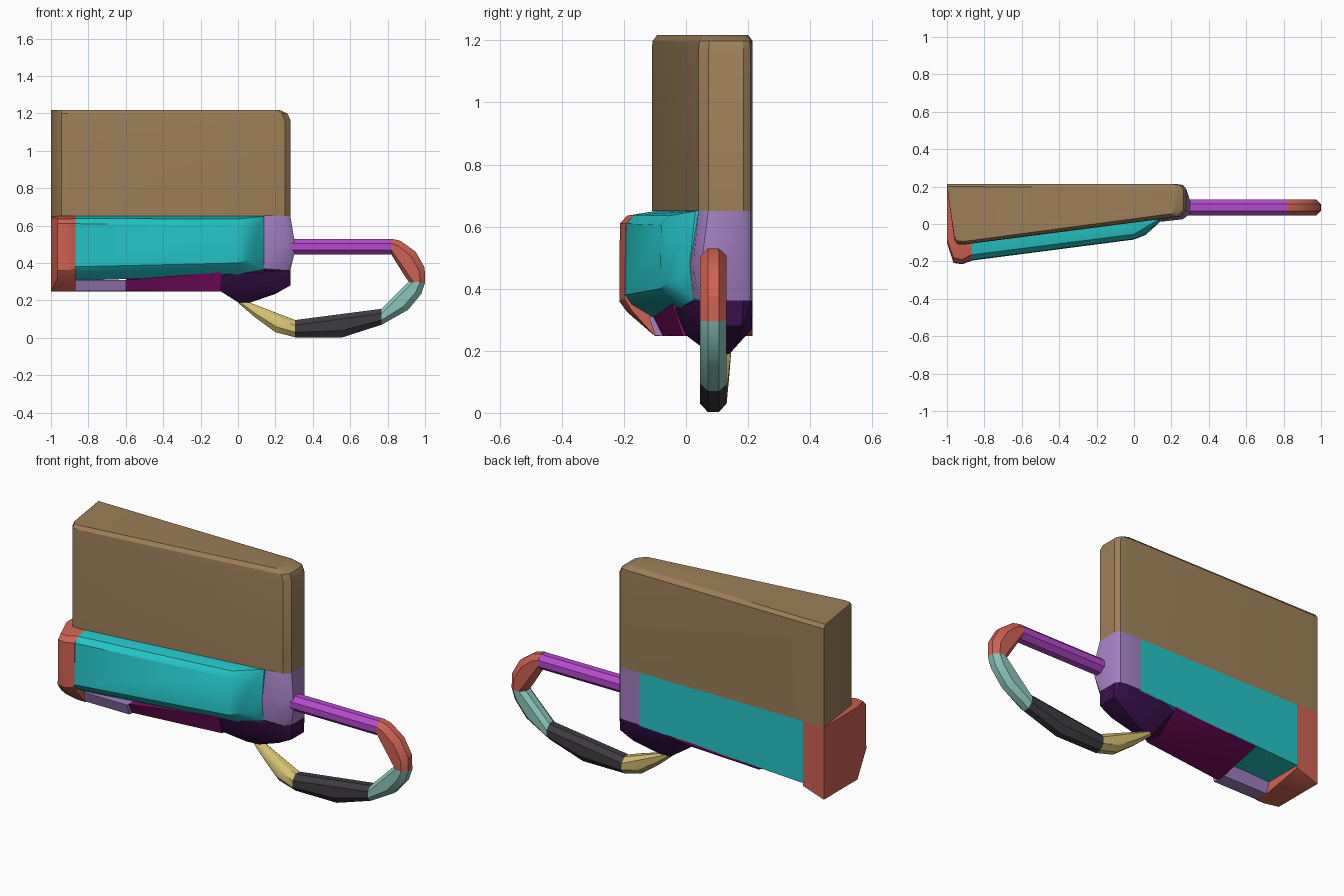
import bpy, bmesh, math
from mathutils import Vector

cube = bpy.data.objects.get("Cube")
if cube:
    bpy.data.objects.remove(cube, do_unlink=True)


def material(name, rgb):
    """Flat colour from 0-255 display values, stored as linear."""
    lin = [((c / 255 + 0.055) / 1.055) ** 2.4 for c in rgb] + [1.0]
    m = bpy.data.materials.new(name)
    m.use_nodes = True
    m.diffuse_color = lin
    bsdf = m.node_tree.nodes["Principled BSDF"]
    bsdf.inputs["Base Color"].default_value = lin
    bsdf.inputs["Roughness"].default_value = 0.7
    return m


BROWN = material("brown", (157, 127, 88))
CYAN = material("cyan", (37, 197, 199))
LAVENDER = material("lavender", (163, 128, 194))
MAGENTA = material("magenta", (126, 14, 100))
PLUM = material("dark_plum", (58, 16, 76))
CORAL = material("coral", (207, 98, 82))
VIOLET = material("violet", (182, 74, 206))
MINT = material("mint", (138, 198, 187))
YELLOW = material("yellow", (212, 192, 114))
CHARCOAL = material("charcoal", (62, 60, 65))


def hull(name, points, mat):
    """Convex solid around a few corner points."""
    bm = bmesh.new()
    for p in points:
        bm.verts.new(p)
    bmesh.ops.remove_doubles(bm, verts=bm.verts, dist=1e-4)
    res = bmesh.ops.convex_hull(bm, input=bm.verts)
    loose = [v for v in bm.verts if not v.link_faces]
    bmesh.ops.delete(bm, geom=loose, context='VERTS')
    bmesh.ops.dissolve_limit(bm, angle_limit=math.radians(1),
                             verts=bm.verts, edges=bm.edges)
    bmesh.ops.recalc_face_normals(bm, faces=bm.faces)
    me = bpy.data.meshes.new(name)
    bm.to_mesh(me)
    bm.free()
    me.materials.append(mat)
    ob = bpy.data.objects.new(name, me)
    bpy.context.collection.objects.link(ob)
    bpy.ops.object.select_all(action='DESELECT')
    ob.select_set(True)
    bpy.context.view_layer.objects.active = ob
    bpy.ops.object.shade_smooth_by_angle(angle=math.radians(28))
    return ob


def at_x(x, yz):
    return [(x, y, z) for y, z in yz]


def at_z(z, xy):
    return [(x, y, z) for x, y in xy]


# Upper block: wedge plan with rounded right end and softened top
plan = [(-1, .215), (-.96, -.085), (-.945, -.108), (-.91, -.11),
        (.25, .04), (.28, .072), (.28, .185), (.262, .208), (.22, .215)]
shoulder = [(-1, .215), (-.96, -.085), (-.945, -.106), (-.91, -.108),
            (.235, .043), (.265, .075), (.265, .182), (.25, .205), (.21, .213)]
crown = [(-1, .2), (-.96, -.07), (-.945, -.09), (-.91, -.093),
         (.2, .055), (.225, .08), (.225, .175), (.2, .195)]
hull("upper_block", at_z(.65, plan) + at_z(1.165, plan)
     + at_z(1.198, shoulder) + at_z(1.217, crown), BROWN)

# Lower body: tapers to the right, chamfered along its front
hull("lower_body",
     at_x(-.87, [(.215, .65), (-.1, .65), (-.165, .638), (-.192, .61),
                 (-.196, .38), (-.175, .35), (-.1, .305), (0, .305), (.215, .305)])
     + at_x(.0, [(-.055, .635), (-.08, .605), (-.083, .4), (-.06, .375), (-.01, .335)])
     + at_x(.06, [(-.035, .61), (-.055, .585), (-.06, .42), (-.04, .39)])
     + at_x(.1, [(-.02, .57), (-.025, .43)])
     + at_x(.14, [(.03, .65), (.012, .48), (.025, .365), (.215, .65), (.215, .355)]),
     CYAN)

# Left end cap, bulging a little past the body
hull("end_cap",
     at_x(-.87, [(.215, .65), (-.1, .65), (-.165, .638), (-.194, .61), (-.198, .37),
                 (-.175, .33), (-.1, .247), (-.01, .247), (.215, .29)])
     + at_x(-.92, [(-.19, .635), (-.213, .61), (-.215, .36), (-.19, .325), (-.1, .247)])
     + at_x(-.965, [(-.18, .635), (-.205, .61), (-.208, .36), (-.18, .32)])
     + at_x(-1, [(.215, .65), (.215, .247), (-.08, .65), (-.1, .62),
                 (-.1, .31), (-.08, .247)]), CORAL)

# Right end cap with a small swelling where the handle joins
end_plan = [(.14, .215), (.14, .04), (.25, .04), (.28, .072),
            (.28, .185), (.262, .208), (.22, .215)]
hull("right_cap", at_z(.65, end_plan) + at_z(.362, end_plan)
     + at_x(.14, [(.012, .48), (.022, .37)])
     + at_x(.302, [(.055, .52), (.055, .45), (.12, .52), (.12, .45)])
     + at_x(.26, [(.025, .5), (.025, .46)]), LAVENDER)

# Underside pieces
hull("underside_strip",
     [p for x in (-.87, -.6) for p in
      at_x(x, [(-.12, .31), (-.1, .25), (-.07, .247), (-.02, .247), (.0, .31)])],
     LAVENDER)
hull("underside_panel",
     at_x(-.6, [(-.105, .31), (-.075, .25), (-.04, .247), (.215, .308), (.215, .315)])
     + at_x(-.09, [(-.045, .35), (-.01, .247), (.08, .247), (.215, .335), (.215, .35)]),
     MAGENTA)
hull("lower_corner",
     at_z(.362, end_plan)
     + at_x(-.09, [(-.035, .335), (.0, .25), (.09, .247), (.2, .33)])
     + at_x(.0, [(.08, .19), (.14, .19), (.0, .36), (.215, .355)])
     + at_x(.07, [(.09, .19), (.14, .19), (.01, .3)])
     + at_x(.2, [(.04, .28), (.07, .24), (.17, .235), (.212, .27)])
     + at_x(.28, [(.072, .28), (.18, .28)]), PLUM)


# Handle: each part spans octagonal rings, given by outer and inner edge (x, z)
def ring(ox, oz, ix, iz, yc=.088, hy=.043):
    c = Vector(((ox + ix) / 2, yc, (oz + iz) / 2))
    r = Vector((ox - ix, 0, oz - iz)) / 2
    pts = []
    for k in range(8):
        a = math.radians(22.5 + 45 * k)
        s = 1 / math.cos(math.radians(22.5))
        pts.append(c + r * (math.cos(a) * s) + Vector((0, math.sin(a) * s * hy, 0)))
    return pts


handle = {
    "handle_bar": (VIOLET, [(.28, .528, .28, .446), (.82, .528, .82, .446)]),
    "handle_upper_bend": (CORAL, [(.82, .53, .82, .445), (.87, .518, .84, .417),
                                  (.95, .46, .865, .375), (.998, .375, .895, .325),
                                  (1, .295, .912, .3)]),
    "handle_lower_bend": (MINT, [(1, .295, .912, .3), (.98, .235, .875, .262),
                                 (.91, .15, .83, .215), (.768, .07, .768, .155)]),
    "handle_grip": (CHARCOAL, [(.768, .07, .768, .155), (.56, .003, .54, .125),
                               (.305, .003, .305, .095)]),
}
for name, (mat, rings) in handle.items():
    hull(name, [p for r in rings for p in ring(*r)], mat)

# Handle tip, narrowing up into the lower corner
hull("handle_tip",
     ring(.305, .003, .305, .095) + ring(.2, .03, .215, .128, .092, .04)
     + ring(.09, .11, .115, .165, .11, .03) + ring(.0, .187, .04, .197, .125, .02),
     YELLOW)
